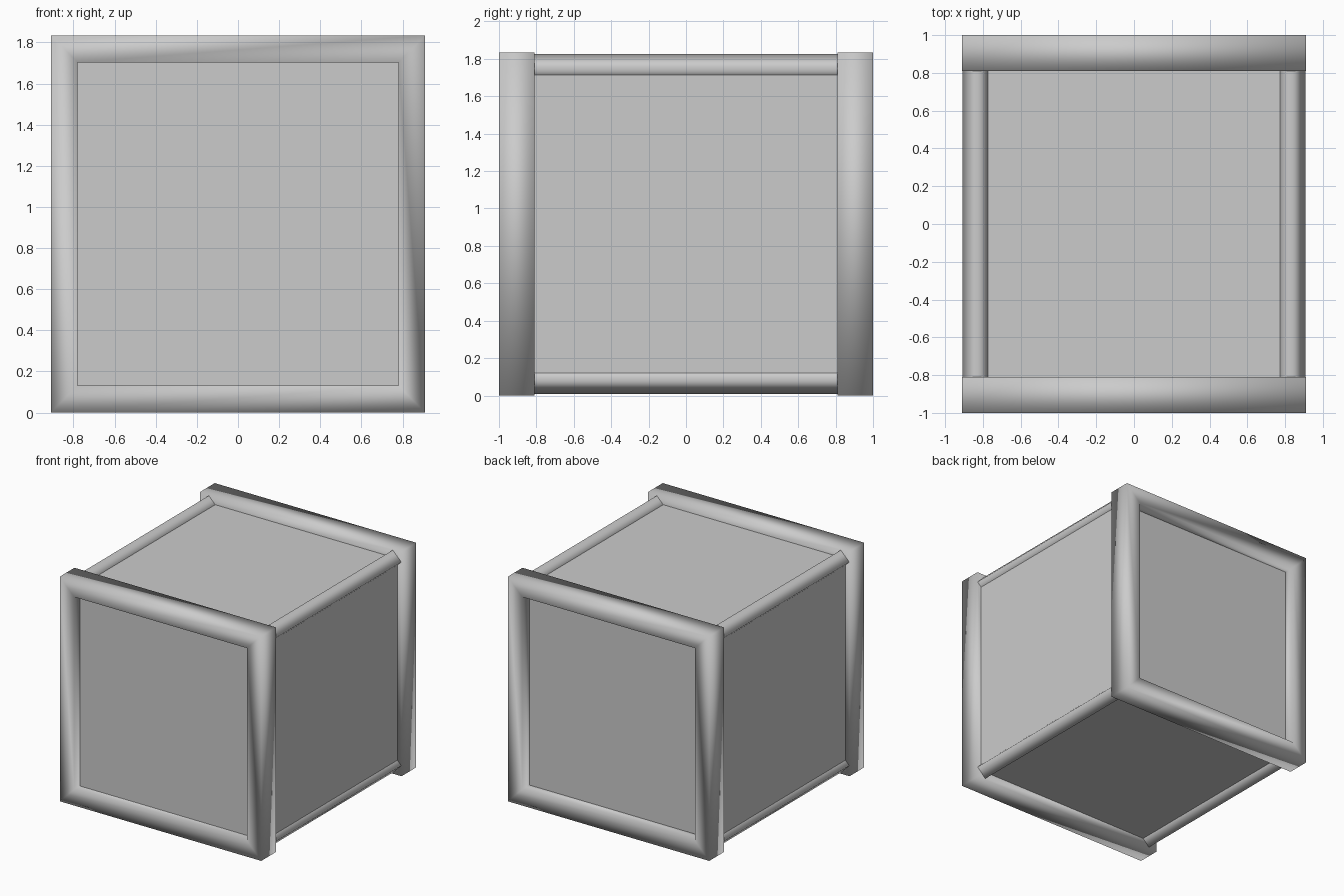
import bpy
import bmesh
from math import radians
from mathutils import Matrix

if "Cube" in bpy.data.objects:
    bpy.data.objects.remove(bpy.data.objects["Cube"], do_unlink=True)

HALF = 0.91      # half width of the end frames
MID = 0.917      # height of the crate centre
GREY = (0.6, 0.6, 0.6, 1.0)

grey = bpy.data.materials.new("plain grey")
grey.use_nodes = True
grey.diffuse_color = GREY
grey.node_tree.nodes["Principled BSDF"].inputs["Base Color"].default_value = GREY


def finish(name, bm, smooth):
    for face in bm.faces:
        face.smooth = smooth
    mesh = bpy.data.meshes.new(name)
    bm.to_mesh(mesh)
    bm.free()
    mesh.materials.append(grey)
    obj = bpy.data.objects.new(name, mesh)
    bpy.context.scene.collection.objects.link(obj)


def frame(name, side):
    # Square ring swept around a rectangular section
    bm = bmesh.new()
    section = [(HALF, 1.0), (0.78, 1.0), (0.78, 0.81), (HALF, 0.81)]
    corners = [(-1, -1), (1, -1), (1, 1), (-1, 1)]
    rings = [[bm.verts.new((-side * sx * r, side * y, MID + sz * r * MID / HALF))
              for sx, sz in corners] for r, y in section]
    for i in range(4):
        a, b = rings[i], rings[(i + 1) % 4]
        for j in range(4):
            k = (j + 1) % 4
            bm.faces.new((a[j], a[k], b[k], b[j]))
    bmesh.ops.recalc_face_normals(bm, faces=bm.faces)
    finish(name, bm, True)


def rail(name, x, z):
    # Square tube standing on its edge, its ends hidden in the frames
    bm = bmesh.new()
    bmesh.ops.create_cone(bm, cap_ends=False, segments=4, radius1=0.077,
                          radius2=0.077, depth=1.66)
    bm.transform(Matrix.Translation((x, 0, z)) @ Matrix.Rotation(radians(90), 4, "X"))
    finish(name, bm, True)


# Flat panelled body
body = bmesh.new()
bmesh.ops.create_cube(body, size=1.0)
body.transform(Matrix.Translation((0, -0.01, MID))
               @ Matrix.Diagonal((1.746, 1.83, 1.70, 1.0)))
finish("crate_body", body, False)

# Raised frames at both ends
frame("front_frame", -1)
frame("back_frame", 1)

# Tilted rails along the four long edges
for sx, x_name in ((-1, "right"), (1, "left")):
    for sz, z_name in ((-1, "lower"), (1, "upper")):
        rail(f"{z_name}_{x_name}_rail", sx * 0.831, MID + sz * 0.831)
